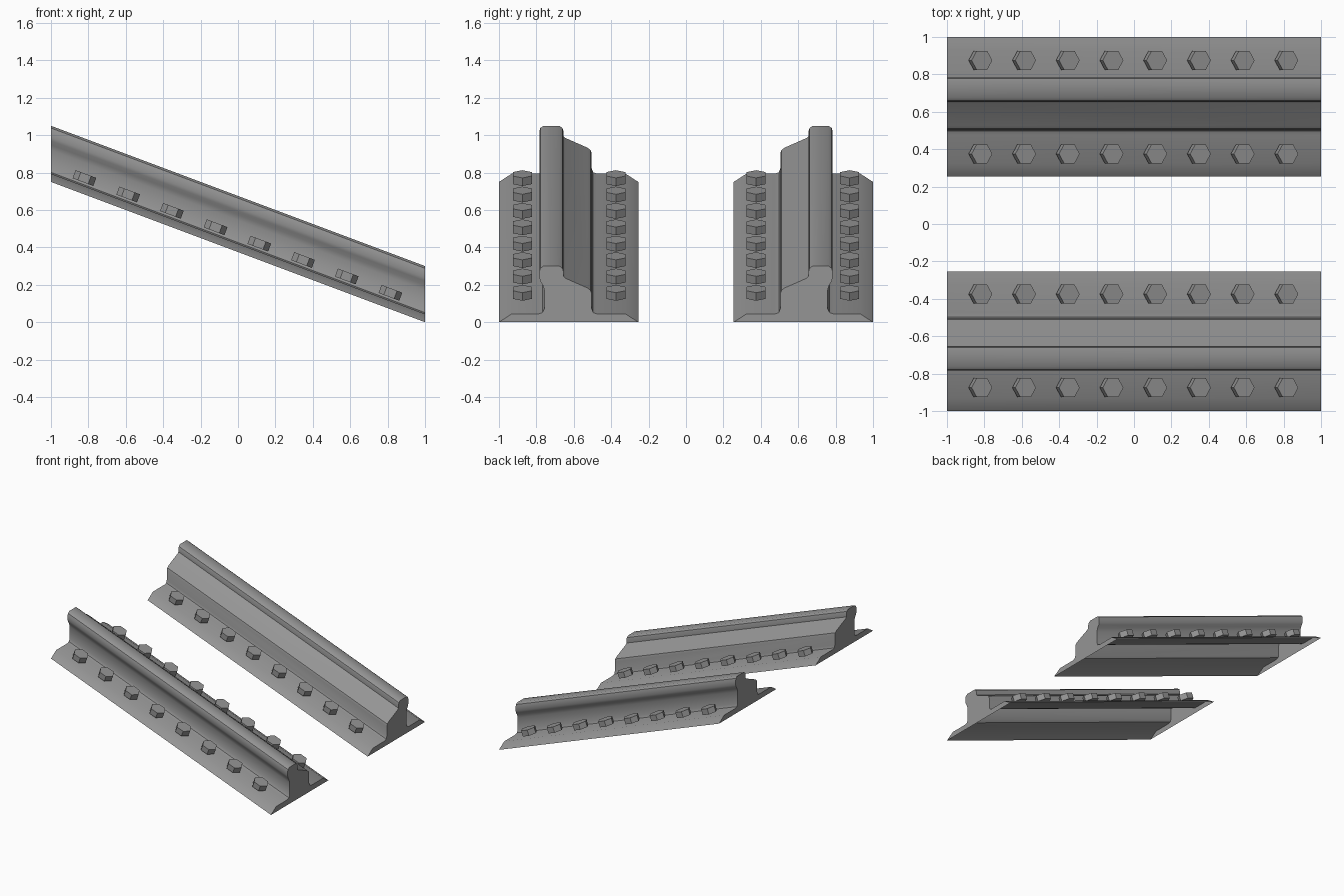
import bpy, bmesh, math
from mathutils import Matrix, Vector

cube = bpy.data.objects.get("Cube")
if cube:
    bpy.data.objects.remove(cube, do_unlink=True)

SLOPE = 0.375          # drop per unit along x
TILT = math.atan(SLOPE)

steel = bpy.data.materials.new("grey_steel")
steel.use_nodes = True
colour = (0.3, 0.3, 0.3, 1)
steel.diffuse_color = colour
steel.node_tree.nodes["Principled BSDF"].inputs["Base Color"].default_value = colour


def height(x):
    return SLOPE * (1 - x)


def finish(bm, name):
    mesh = bpy.data.meshes.new(name)
    bm.to_mesh(mesh)
    bm.free()
    mesh.materials.append(steel)
    obj = bpy.data.objects.new(name, mesh)
    bpy.context.collection.objects.link(obj)
    return obj


# Rail section (y, z): outer flange, web, head, sloped guard, inner flange
SECTION = [(-1, 0), (-.932, .044), (-.79, .044), (-.767, .051), (-.757, .072),
           (-.757, .17), (-.765, .198), (-.779, .22), (-.784, .237),
           (-.784, .27), (-.779, .288), (-.762, .3), (-.677, .3),
           (-.66, .288), (-.655, .27), (-.655, .245), (-.645, .235),
           (-.527, .183), (-.51, .17), (-.504, .15), (-.504, .072),
           (-.496, .051), (-.475, .044), (-.323, .044), (-.255, 0)]


def rail(name, side):
    bm = bmesh.new()
    ends = [[bm.verts.new((x, -side * y, z + height(x))) for y, z in SECTION]
            for x in (-1, 1)]
    a, b = ends
    n = len(SECTION)
    strips = [bm.faces.new((a[i], a[(i + 1) % n], b[(i + 1) % n], b[i]))
              for i in range(n)]
    for end in ends:
        bm.faces.new(end)
    bmesh.ops.recalc_face_normals(bm, faces=bm.faces)
    # The underside is open
    bmesh.ops.delete(bm, geom=[strips[-1]], context='FACES_ONLY')
    obj = finish(bm, name)
    bpy.ops.object.select_all(action='DESELECT')
    obj.select_set(True)
    bpy.context.view_layer.objects.active = obj
    bpy.ops.object.shade_smooth_by_angle(angle=math.radians(35))


def bolt_row(name, y):
    # Eight hexagonal heads standing square to the slope
    bm = bmesh.new()
    depth = 0.046
    turn = Matrix.Rotation(TILT, 4, 'Y')
    for i in range(8):
        x = -0.829 + i * 0.2337
        base = Vector((x, y, height(x) + 0.063))
        place = Matrix.Translation(base) @ turn @ Matrix.Translation((0, 0, depth / 2))
        # Corners point along the rail
        spin = Matrix.Rotation(math.pi / 2, 4, 'Z')
        bmesh.ops.create_cone(bm, cap_ends=True, segments=6, radius1=0.059,
                              radius2=0.059, depth=depth, matrix=place @ spin)
    finish(bm, name)


for label, side in (("front", -1), ("back", 1)):
    rail(label + "_rail", side)
    bolt_row(label + "_outer_bolts", side * 0.875)
    bolt_row(label + "_inner_bolts", side * 0.375)
